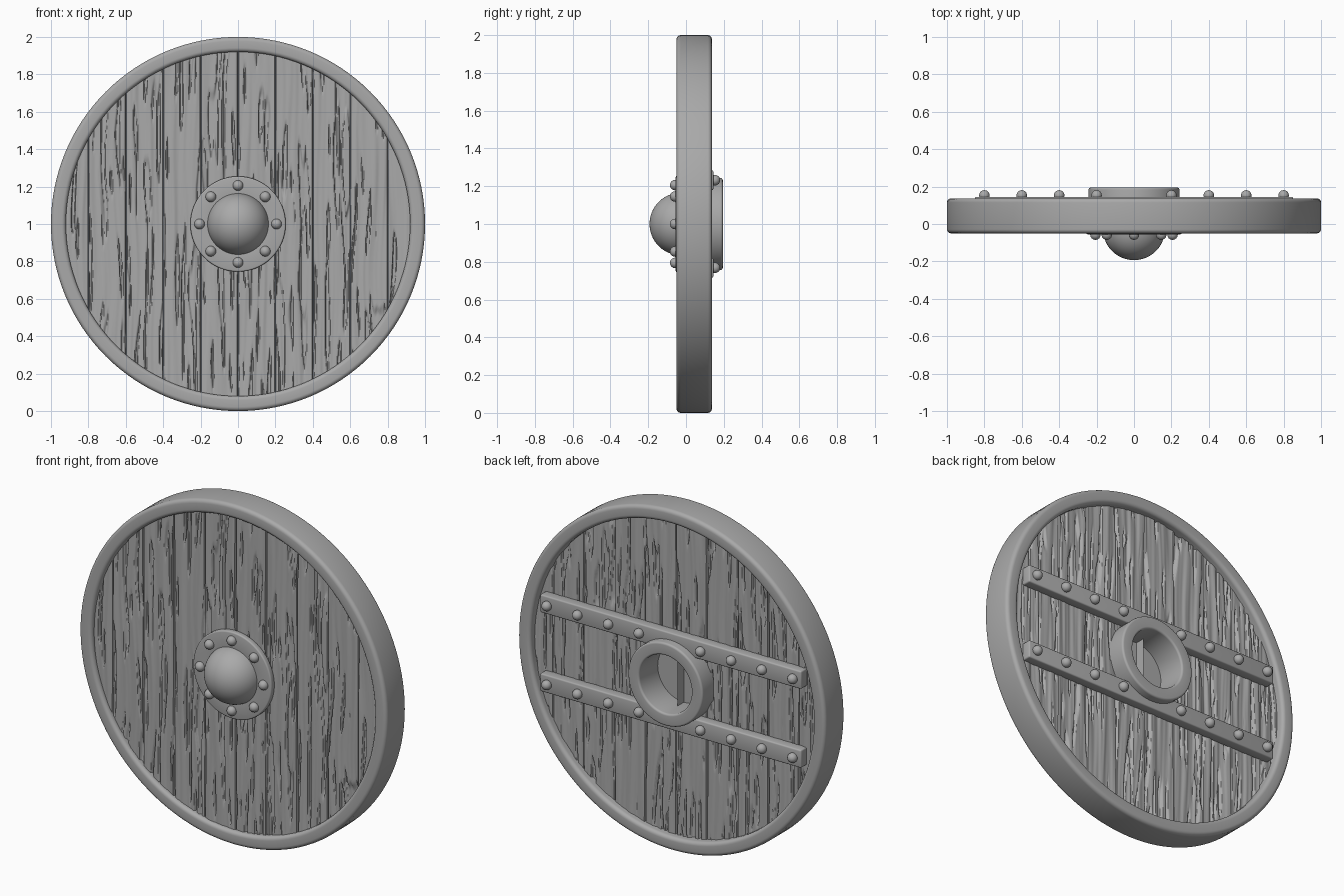
import bpy, bmesh, math
from mathutils import Vector, Matrix, noise

cube = bpy.data.objects.get("Cube")
if cube:
    bpy.data.objects.remove(cube)

CENTRE = Vector((0, 0, 1))
FRONT, BACK = -0.03, 0.1       # faces of the boards

grey = bpy.data.materials.new("plain_grey")
grey.use_nodes = True
grey.diffuse_color = (0.4, 0.4, 0.4, 1)
grey.node_tree.nodes["Principled BSDF"].inputs["Base Color"].default_value = (0.4, 0.4, 0.4, 1)


def finish(name, bm, angle=40):
    bmesh.ops.recalc_face_normals(bm, faces=bm.faces)
    mesh = bpy.data.meshes.new(name)
    bm.to_mesh(mesh)
    bm.free()
    mesh.materials.append(grey)
    obj = bpy.data.objects.new(name, mesh)
    bpy.context.collection.objects.link(obj)
    bpy.ops.object.select_all(action='DESELECT')
    obj.select_set(True)
    bpy.context.view_layer.objects.active = obj
    bpy.ops.object.shade_smooth_by_angle(angle=math.radians(angle))
    return obj


def lathe(name, profile, steps=96, closed=True):
    """Turn a (radius, y) profile around the shield's axis."""
    bm = bmesh.new()
    verts = [bm.verts.new(CENTRE + Vector((r, y, 0))) for r, y in profile]
    pairs = list(zip(verts, verts[1:]))
    if closed:
        pairs.append((verts[-1], verts[0]))
    edges = [bm.edges.new(p) for p in pairs]
    bmesh.ops.spin(bm, geom=verts + edges, cent=CENTRE, axis=(0, 1, 0),
                   angle=math.tau, steps=steps, use_merge=True)
    bmesh.ops.remove_doubles(bm, verts=bm.verts, dist=0.0001)
    return finish(name, bm)


def rounded(r0, r1, y0, y1, c, n=5):
    """Rounded rectangle profile."""
    pts = []
    corners = ((r1 - c, y1 - c), (r0 + c, y1 - c), (r0 + c, y0 + c), (r1 - c, y0 + c))
    for k, (r, y) in enumerate(corners):
        for i in range(n + 1):
            a = (k + i / n) * math.pi / 2
            pts.append((r + c * math.cos(a), y + c * math.sin(a)))
    return pts


def grain(x, z, seed):
    """Depth of the carved wood grain, always zero or more."""
    wx = x + 0.025 * noise.noise(Vector((x * 3, z * 1.7, seed)))
    soft = noise.noise(Vector((wx * 22, z * 1.1, seed + 5)))
    fine = noise.noise(Vector((wx * 48, z * 1.8, seed + 9)))
    crack = max(0, noise.noise(Vector((wx * 42, z * 2.6, seed + 14))) - 0.22)
    return 0.008 + 0.007 * soft + 0.003 * fine + min(0.016, 0.12 * crack)


def plank(name, x0, x1, seed, cols=46, rows=80, radius=0.94):
    """Upright board clipped to the circle, carved on both faces."""
    bm = bmesh.new()
    sheets = []
    for y, inward in ((FRONT, 1), (BACK, -1)):
        sheet = []
        for i in range(cols + 1):
            x = x0 + (x1 - x0) * i / cols
            half = math.sqrt(max(radius ** 2 - x * x, 0))
            seam = 0.022 if i in (0, cols) else 0
            column = []
            for j in range(rows + 1):
                z = half * (2 * j / rows - 1)
                d = max(seam, grain(x, z, seed + 40 * inward))
                column.append(bm.verts.new((x, y + inward * d, 1 + z)))
            sheet.append(column)
        sheets.append(sheet)
        for i in range(cols):
            for j in range(rows):
                quad = (sheet[i][j], sheet[i + 1][j], sheet[i + 1][j + 1], sheet[i][j + 1])
                mid = sum((v.co for v in quad), Vector()) / 4
                # opening for the hand behind the boss
                if math.hypot(mid.x, mid.z - 1) > 0.2:
                    bm.faces.new(quad)
    front, back = sheets
    for i in (0, cols):
        for j in range(rows):
            bm.faces.new((front[i][j], front[i][j + 1], back[i][j + 1], back[i][j]))
    bmesh.ops.delete(bm, geom=[v for v in bm.verts if not v.link_faces], context='VERTS')
    return finish(name, bm, 50)


def rivets(name, points, direction, radius=0.028):
    bm = bmesh.new()
    for p in points:
        bmesh.ops.create_uvsphere(bm, u_segments=20, v_segments=12, radius=radius,
                                  matrix=Matrix.Translation(p) @ Matrix.Rotation(math.pi / 2, 4, 'X'))
    return finish(name, bm)


# Boards
for k in range(-5, 5):
    plank(f"plank_{k + 6}", max(-0.93, k * 0.2), min(0.93, k * 0.2 + 0.2), 3.7 * k + 30)

# Rim
lathe("rim", rounded(0.92, 1.0, -0.05, 0.137, 0.022), 128)

# Front boss: flange, dome and rivets
lathe("boss_flange", rounded(0.13, 0.255, -0.055, -0.02, 0.008, 3))
lathe("boss_dome", [(0.165 * math.cos(i * math.pi / 32), -0.03 - 0.163 * math.sin(i * math.pi / 32))
                    for i in range(17)], 64, False)
rivets("boss_rivets", [CENTRE + Vector((0.206 * math.cos(k * math.pi / 4), -0.057,
                                        0.206 * math.sin(k * math.pi / 4))) for k in range(8)], -1)

# Hand opening on the back
lathe("grip_ring", rounded(0.17, 0.243, 0.0, 0.195, 0.012))
lathe("grip_floor", [(0, 0.02), (0.2, 0.02), (0.2, 0.0), (0, 0.0)], 64)

# Back straps and their rivets
for label, side in (("upper", 1), ("lower", -1)):
    z = 1 + side * 0.232
    bm = bmesh.new()
    bmesh.ops.create_cube(bm, size=1, matrix=Matrix.Translation((0, 0.115, z))
                          @ Matrix.Diagonal((1.7, 0.06, 0.105, 1)))
    bmesh.ops.bevel(bm, geom=bm.edges[:], offset=0.008, segments=3, affect='EDGES', profile=0.5)
    finish(f"{label}_strap", bm)
    rivets(f"{label}_strap_rivets", [Vector((s * x / 10, 0.153, z))
                                     for s in (-1, 1) for x in (2, 4, 6, 8)], 1)
